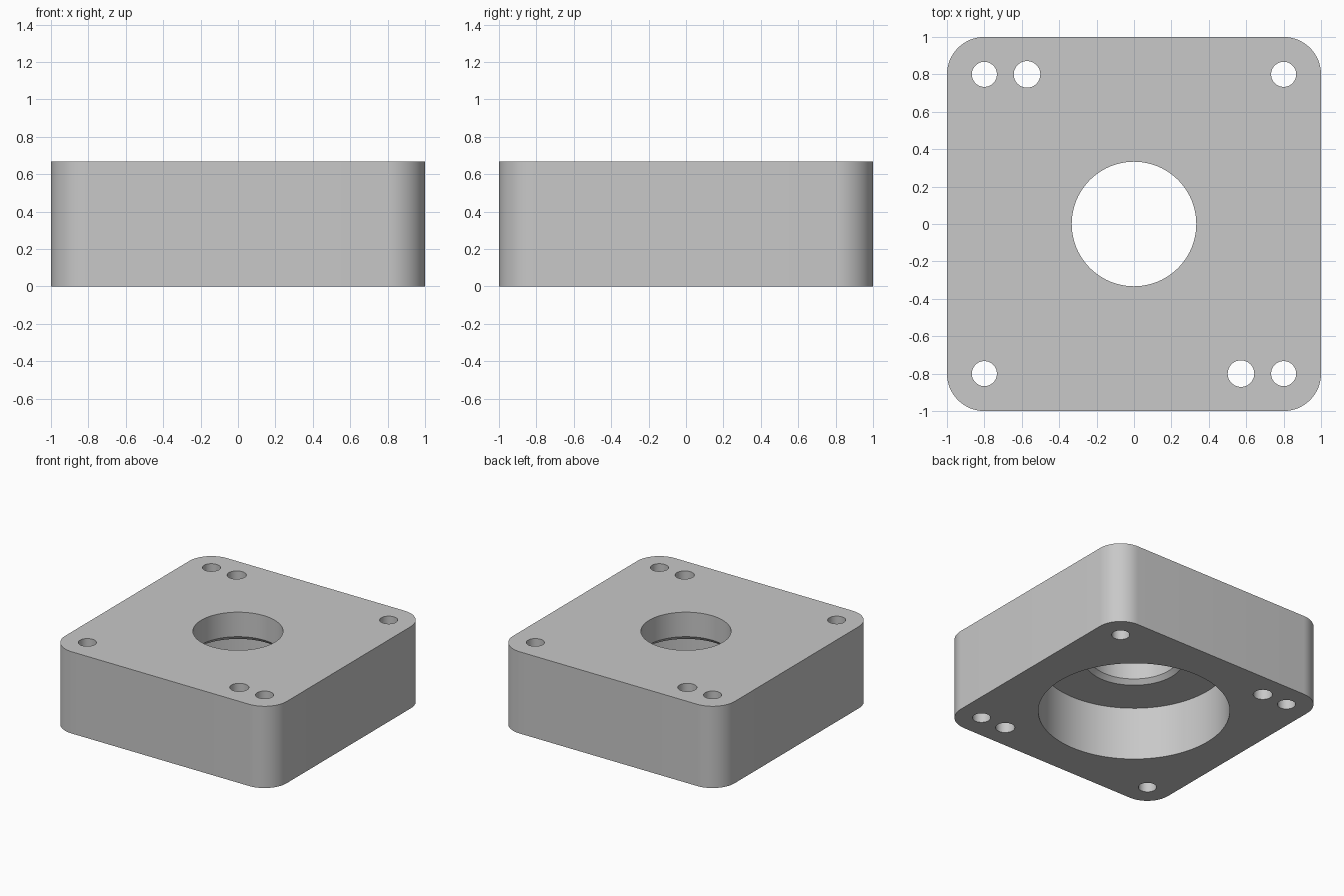
import bpy
import bmesh
import math

if "Cube" in bpy.data.objects:
    bpy.data.objects.remove(bpy.data.objects["Cube"], do_unlink=True)

HEIGHT = 0.667
CORNER = 0.2

grey = bpy.data.materials.new("plain grey")
grey.use_nodes = True
colour = (0.58, 0.58, 0.58, 1)
grey.diffuse_color = colour
grey.node_tree.nodes["Principled BSDF"].inputs["Base Color"].default_value = colour


def make_object(name, bm):
    mesh = bpy.data.meshes.new(name)
    bmesh.ops.recalc_face_normals(bm, faces=bm.faces[:])
    bm.to_mesh(mesh)
    bm.free()
    mesh.materials.append(grey)
    obj = bpy.data.objects.new(name, mesh)
    bpy.context.collection.objects.link(obj)
    return obj


def lathe(name, profile, x=0, y=0, sides=48):
    """Closed solid of revolution from (radius, z) pairs, bottom to top."""
    bm = bmesh.new()
    rings = []
    for r, z in profile:
        angles = [2 * math.pi * i / sides for i in range(sides)]
        rings.append([bm.verts.new((x + r * math.cos(a), y + r * math.sin(a), z)) for a in angles])
    for low, high in zip(rings, rings[1:]):
        for i in range(sides):
            j = (i + 1) % sides
            bm.faces.new((low[i], low[j], high[j], high[i]))
    bm.faces.new(rings[0])
    bm.faces.new(rings[-1])
    return make_object(name, bm)


# Square block with rounded vertical corners
bm = bmesh.new()
bmesh.ops.create_cube(bm, size=2)
for v in bm.verts:
    v.co.z = HEIGHT if v.co.z > 0 else 0
uprights = [e for e in bm.edges if abs(e.verts[0].co.z - e.verts[1].co.z) > 0.1]
bmesh.ops.bevel(bm, geom=uprights, offset=CORNER, segments=16, profile=0.5, affect='EDGES')
block = make_object("housing_block", bm)

# Central bore: wide pocket below, chamfered narrower hole above
LOW, TOP = -0.1, HEIGHT + 0.1
cutters = [lathe("bore_cutter", [(0.708, LOW), (0.708, 0.433), (0.367, 0.433),
                                 (0.333, 0.467), (0.333, TOP)], sides=96)]

# Corner bolt holes, plus a dowel hole beside two opposite corners
holes = [(sx * 0.8, sy * 0.8, 0.067) for sx in (-1, 1) for sy in (-1, 1)]
holes += [(s * 0.572, -s * 0.8, 0.071) for s in (-1, 1)]
for x, y, r in holes:
    cutters.append(lathe("hole_cutter", [(r, LOW), (r, TOP)], x, y))

bpy.context.view_layer.objects.active = block
for cutter in cutters:
    mod = block.modifiers.new("cut", 'BOOLEAN')
    mod.operation = 'DIFFERENCE'
    mod.solver = 'EXACT'
    mod.object = cutter
    bpy.ops.object.modifier_apply(modifier=mod.name)
    bpy.data.objects.remove(cutter, do_unlink=True)

# Smooth curved walls, keep crisp edges
for obj in bpy.context.selected_objects:
    obj.select_set(False)
block.select_set(True)
bpy.ops.object.shade_smooth_by_angle(angle=math.radians(30))
